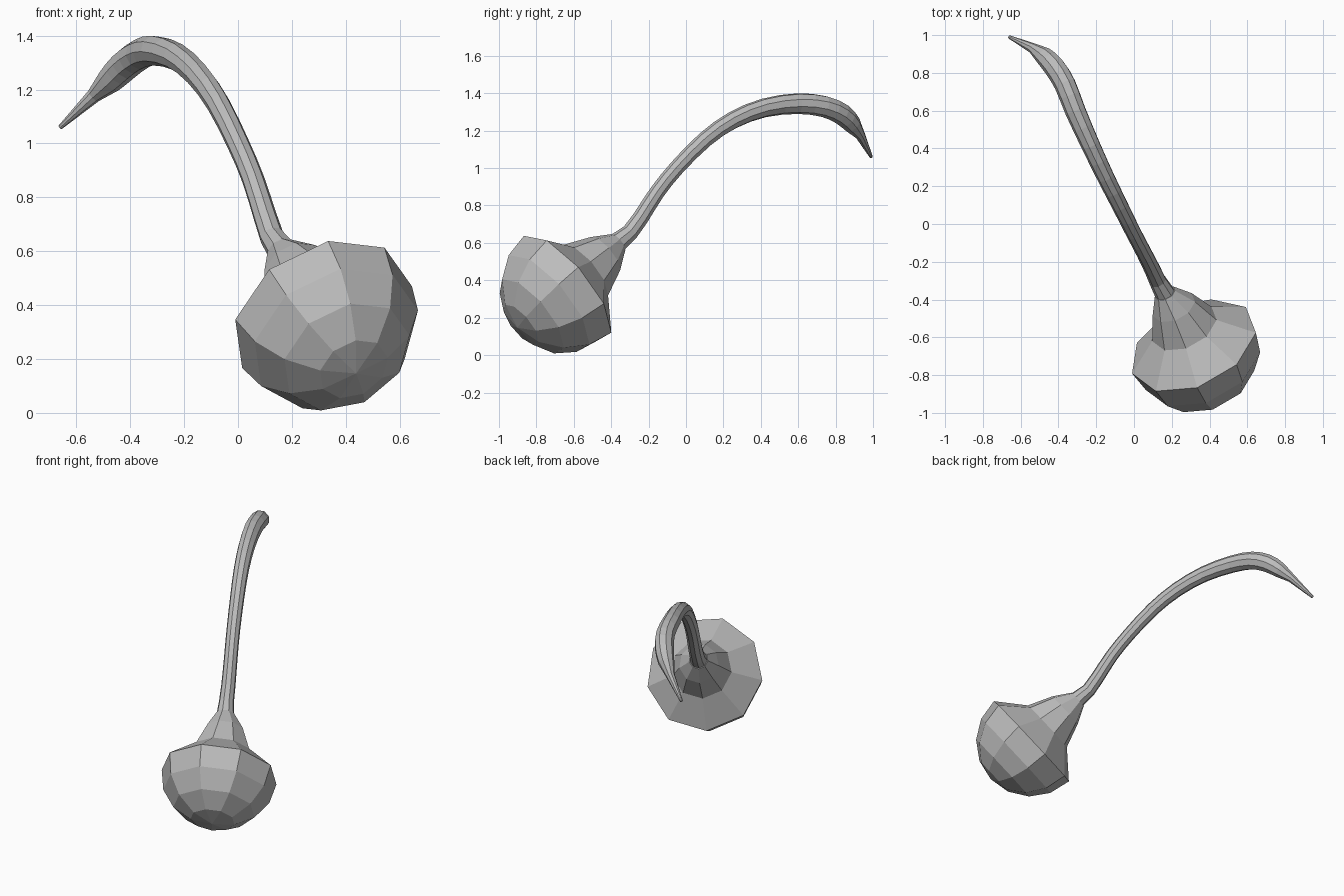
import bpy
import bmesh
import math
from mathutils import Vector

cube = bpy.data.objects.get("Cube")
if cube:
    bpy.data.objects.remove(cube, do_unlink=True)

SIDES = 9
CENTRE = Vector((0.314, -0.645, 0.36))
AXIS = Vector((-0.35, 0.72, 0.6)).normalized()
UP = Vector((-0.267, -0.688, 0.675))
UP = (UP - AXIS * UP.dot(AXIS)).normalized()
RADIUS = 0.356

grey = bpy.data.materials.new("plain grey")
grey.use_nodes = True
grey.diffuse_color = (0.5, 0.5, 0.5, 1)
grey.node_tree.nodes["Principled BSDF"].inputs["Base Color"].default_value = (0.5, 0.5, 0.5, 1)


def loft(name, rings):
    """Skin nine-sided rings given as (centre, axis, radius), closing both ends."""
    bm = bmesh.new()
    up, previous = UP.copy(), None
    for i, (centre, axis, radius) in enumerate(rings):
        up = (up - axis * up.dot(axis)).normalized()
        side = axis.cross(up)
        loop = []
        for k in range(SIDES):
            a = math.tau * (k + 0.5) / SIDES
            loop.append(bm.verts.new(centre + radius * (math.cos(a) * up + math.sin(a) * side)))
        if previous:
            for k in range(SIDES):
                n = (k + 1) % SIDES
                bm.faces.new((previous[k], previous[n], loop[n], loop[k]))
        if i in (0, len(rings) - 1):
            bm.faces.new(loop)
        previous = loop
    bmesh.ops.remove_doubles(bm, verts=bm.verts, dist=0.0005)
    bmesh.ops.recalc_face_normals(bm, faces=bm.faces)
    mesh = bpy.data.meshes.new(name)
    bm.to_mesh(mesh)
    bm.free()
    mesh.materials.append(grey)
    obj = bpy.data.objects.new(name, mesh)
    bpy.context.collection.objects.link(obj)
    return obj


# Faceted half-sphere head with a sloped back and a tapering neck
head = []
for step in range(5):
    lat = math.radians(90 - 22.5 * step)
    head.append((CENTRE - AXIS * RADIUS * math.sin(lat), AXIS, max(RADIUS * math.cos(lat), 0.00001)))
for along, radius, drift in ((0.14, 0.185, 0), (0.29, 0.122, 0.003), (0.39, 0.058, 0.015)):
    head.append((CENTRE + AXIS * along + Vector((-drift, 0, drift / 2)), AXIS, radius))
loft("head_and_neck", head)

# Arched stem: x, y, z, radius
path = [Vector(p) for p in (
    (0.165, -0.37, 0.598, 0.055),
    (0.125, -0.30, 0.655, 0.046),
    (0.10, -0.245, 0.73, 0.044),
    (0.055, -0.155, 0.87, 0.042),
    (0.0, -0.05, 1.0, 0.042),
    (-0.075, 0.10, 1.15, 0.044),
    (-0.15, 0.25, 1.255, 0.047),
    (-0.23, 0.42, 1.322, 0.051),
    (-0.31, 0.60, 1.345, 0.056),
    (-0.365, 0.74, 1.33, 0.058),
    (-0.42, 0.83, 1.29, 0.058),
    (-0.475, 0.887, 1.235, 0.05),
    (-0.535, 0.93, 1.178, 0.028),
    (-0.66, 0.99, 1.06, 0.009),
)]

# Round the arch with one spline point between neighbours
points = []
for i in range(len(path) - 1):
    points.append(path[i])
    if 1 < i < len(path) - 3:
        points.append((path[i] + path[i + 1]) * 0.5625 - (path[i - 1] + path[i + 2]) * 0.0625)
points.append(path[-1])

stem = []
for i, p in enumerate(points):
    before, after = points[max(i - 1, 0)], points[min(i + 1, len(points) - 1)]
    stem.append((p.xyz, (after - before).xyz.normalized(), p.w))
loft("arched_stem", stem)
